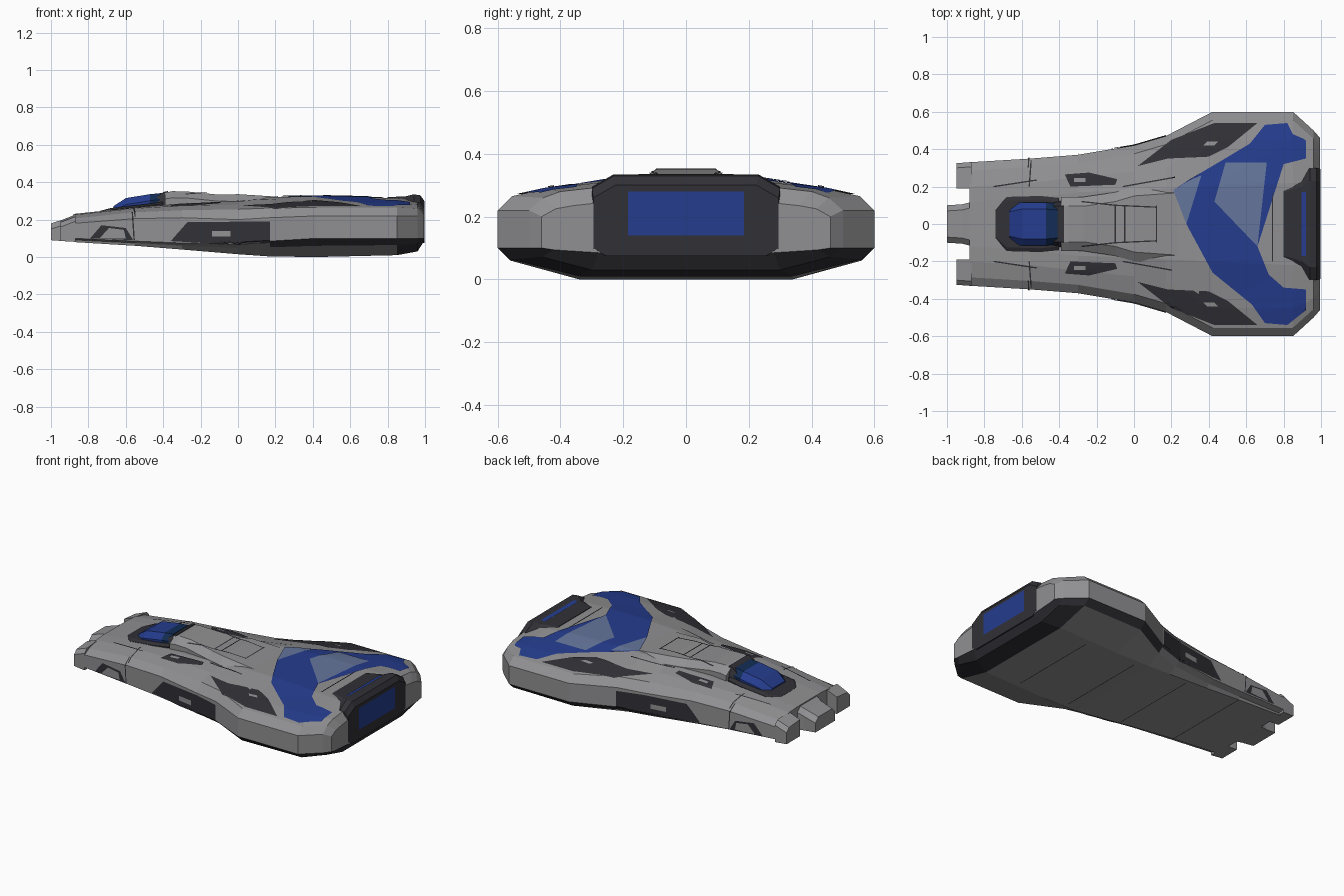
import bpy, bmesh
from mathutils import Vector
from mathutils.bvhtree import BVHTree

cube = bpy.data.objects.get("Cube")
if cube:
    bpy.data.objects.remove(cube, do_unlink=True)


def material(name, r, g, b):
    m = bpy.data.materials.new(name)
    m.use_nodes = True
    m.diffuse_color = (r, g, b, 1)
    m.node_tree.nodes["Principled BSDF"].inputs["Base Color"].default_value = (r, g, b, 1)
    return m


GREY = material("hull_grey", .28, .28, .29)
DARK = material("dark_panel", .03, .03, .037)
BLUE = material("deep_blue", .018, .045, .27)
PALE = material("pale_blue", .13, .18, .33)
NAVY = material("navy_glass", .006, .025, .09)


def finish(name, bm, mats):
    mesh = bpy.data.meshes.new(name)
    bm.to_mesh(mesh)
    bm.free()
    for m in mats:
        mesh.materials.append(m)
    ob = bpy.data.objects.new(name, mesh)
    bpy.context.collection.objects.link(ob)
    return ob


def both(half):
    """Close a half section (bottom to top) with its mirror image."""
    return half + [(-y, z) for y, z in reversed(half)]


def loft(name, sections, mats, rule=None):
    """Skin a list of (x, ring of (y, z)) sections and cap both ends."""
    bm = bmesh.new()
    rings = [[bm.verts.new((x, y, z)) for y, z in ring] for x, ring in sections]
    n = len(rings[0])
    for a, b in zip(rings, rings[1:]):
        for i in range(n):
            j = (i + 1) % n
            bm.faces.new((a[i], a[j], b[j], b[i]))
    bm.faces.new(rings[0])
    bm.faces.new(rings[-1])
    bmesh.ops.recalc_face_normals(bm, faces=bm.faces)
    if rule:
        for f in bm.faces:
            f.material_index = rule(f.calc_center_median(), f.normal)
    return finish(name, bm, mats)


# Main hull: x, half width, belly width, belly z, side bottom z, side top z,
# shoulder z, outer deck y z, inner deck y z
stations = [
    (-.88, .33, .29, .08, .1, .18, .205, .2, .225, .12, .23),
    (-.55, .35, .3, .06, .085, .205, .24, .22, .26, .14, .265),
    (-.3, .37, .31, .04, .075, .21, .25, .25, .275, .17, .285),
    (0, .42, .33, .015, .07, .2, .255, .28, .28, .18, .3),
    (.17, .47, .34, .003, .085, .21, .262, .3, .29, .19, .32),
    (.42, .6, .34, 0, .1, .22, .265, .45, .288, .2, .325),
    (.85, .6, .34, .01, .1, .22, .265, .45, .288, .22, .315),
    (.96, .5, .3, .03, .1, .22, .26, .4, .28, .22, .3),
    (.995, .46, .28, .085, .1, .2, .225, .36, .235, .22, .25),
]


def hull_ring(w, ya, zb, z1, z2, ze, yf, zf, yg, zg):
    return both([(ya, zb), (w - .04, zb + (z1 - zb) * .6), (w, z1), (w, z2),
                 (w - .045, ze), (yf, zf), (yg, zg)])


def hull_rule(c, n):
    lip = c.x > .17 and c.z < .1 and abs(c.y) > .38 and abs(n.z) < .85
    tail = c.x > .87 and c.z < .085
    return int(lip or tail)


hull = loft("hull", [(s[0], hull_ring(*s[1:])) for s in stations], [GREY, DARK], hull_rule)

# Three nose prongs
loft("centre_prong", [(x, both([(w, zb), (w, zt - .03), (w - .03, zt)]))
                      for x, w, zb, zt in [(-1, .1, .09, .18), (-.92, .105, .084, .205),
                                           (-.86, .12, .081, .232)]], [GREY])
for side, s in (("left", 1), ("right", -1)):
    loft(side + "_prong", [(x, [(s * y, z) for y, z in ((.19, zb), (w, zb), (w, zt - .035),
                                                        (w - .025, zt - .01), (.19, zt))])
                           for x, w, zb, zt in [(-.95, .325, .086, .195),
                                                (-.87, .331, .081, .226)]], [GREY])

# Raised spine behind the cockpit
spine = loft("spine", [(x, both([(w + .05, .22), (w + .05, zt - .035), (w, zt)]))
                       for x, w, zt in [(-.39, .095, .345), (-.35, .095, .352),
                                        (-.27, .095, .35), (-.1, .12, .333),
                                        (0, .15, .336), (.28, .17, .318)]], [GREY])

# Cockpit collar, rear frame and faceted glass
loft("cockpit_collar", [(x, both([(w, .2), (w, zt - .01), (w - .02, zt)]))
                        for x, w, zt in [(-.74, .09, .246), (-.68, .145, .262),
                                         (-.5, .15, .282), (-.4, .14, .295)]], [DARK])
loft("cockpit_frame", [(x, both([(.135, .22), (w + .02, zt - .04), (w, zt)]))
                       for x, w, zt in [(-.46, .1, .3), (-.4, .095, .347),
                                        (-.375, .095, .353)]], [DARK])
loft("cockpit_glass", [(x, both([(w, .25), (w, zt - .035), (w - .035, zt)]))
                       for x, w, zt in [(-.665, .1, .272), (-.6, .115, .315),
                                        (-.47, .115, .336), (-.41, .11, .342)]],
     [BLUE, NAVY], lambda c, n: int(c.x > -.47))

# Engine block and its window
engine = loft("engine_block", [(x, both([(w - .04, zb), (w, zb + .025), (w, zt - .04),
                                         (w - .07, zt)]))
                               for x, w, zb, zt in [(.8, .24, .1, .32), (.9, .27, .09, .325),
                                                    (.94, .3, .078, .335), (.975, .3, .075, .33),
                                                    (.996, .295, .075, .3)]], [DARK])

# Everything that thin plates are laid onto
points, polys = [], []
for ob in (hull, spine, engine):
    base = len(points)
    points += [v.co.copy() for v in ob.data.vertices]
    polys += [[base + i for i in p.vertices] for p in ob.data.polygons]
skin = BVHTree.FromPolygons(points, polys)


def plate(name, outline, mat, axis=2, sign=1, lift=.004):
    """Drop a flat outline onto the skin along an axis."""
    bm = bmesh.new()
    ray = Vector((0, 0, 0))
    ray[axis] = -sign

    def place(u, v):
        return {0: (0, u, v), 1: (u, 0, v), 2: (u, v, 0)}[axis]

    bm.faces.new([bm.verts.new(place(u, v)) for u, v in outline])
    bmesh.ops.triangulate(bm, faces=bm.faces)
    for _ in range(5):
        long_edges = [e for e in bm.edges if e.calc_length() > .025]
        if not long_edges:
            break
        bmesh.ops.subdivide_edges(bm, edges=long_edges, cuts=1)
        bmesh.ops.triangulate(bm, faces=bm.faces)
    for v in bm.verts:
        hit = skin.ray_cast(v.co - ray * 2, ray)[0] or skin.find_nearest(v.co)[0]
        v.co = hit - ray * lift
    bm.normal_update()
    for f in bm.faces:
        if f.normal.dot(ray) > 0:
            f.normal_flip()
    return finish(name, bm, [mat])


def rect(u0, u1, v0, v1):
    return [(u0, v0), (u1, v0), (u1, v1), (u0, v1)]


def line(p, q, width=.007):
    a, b = Vector(p), Vector(q)
    d = (b - a).normalized() * width / 2
    o = Vector((-d.y, d.x))
    return [tuple(v) for v in (a + o, a - o, b - o, b + o)]


plate("engine_window", rect(-.185, .185, .14, .28), BLUE, axis=0, lift=.003)
plate("engine_top_strip", rect(.895, .92, -.17, .17), BLUE)

# Painted rear deck
plate("deck_paint", [(.21, .18), (.28, 0), (.42, -.26), (.63, -.43), (.7, -.53), (.82, -.54),
                     (.92, -.46), (.92, -.35), (.8, -.34), (.72, -.27), (.66, -.12),
                     (.71, .33), (.8, .32), (.92, .35), (.92, .45), (.85, .48), (.82, .54),
                     (.7, .53), (.62, .43), (.47, .34), (.3, .24)], BLUE)
plate("deck_pale_wedge", [(.43, .12), (.66, -.12), (.71, .33), (.49, .33)], PALE, lift=.007)
plate("deck_pale_corner", [(.21, .18), (.28, 0), (.36, .26), (.3, .235)], PALE, lift=.007)

# Mirrored dark panels, fittings and seams
for side, s in (("left", 1), ("right", -1)):
    def top(name, outline, mat=DARK, lift=.004):
        plate(side + name, [(x, s * y) for x, y in outline], mat, lift=lift)

    def flank(name, outline, mat=DARK, lift=.005):
        plate(side + name, outline, mat, axis=1, sign=s, lift=lift)

    top("_rear_vent", [(.02, .31), (.18, .35), (.4, .36), (.5, .41), (.66, .54),
                       (.43, .54), (.2, .45)])
    top("_rear_vent_fitting", [(.37, .42), (.43, .42), (.45, .44), (.39, .44)], GREY, .008)
    top("_forward_vent", [(-.37, .265), (-.34, .2), (-.1, .21), (-.09, .24), (-.24, .275)])
    top("_forward_vent_fitting", rect(-.32, -.26, .225, .245), GREY, .008)
    flank("_flank_panel", [(-.36, .085), (-.27, .187), (.17, .19), (.17, .075), (0, .065)])
    flank("_flank_fitting", rect(-.14, -.04, .11, .14), GREY, .009)
    flank("_nose_panel", [(-.79, .1), (-.73, .17), (-.6, .155), (-.56, .09)])
    flank("_nose_fitting", [(-.74, .1), (-.69, .155), (-.61, .145), (-.6, .1)], GREY, .009)
    flank("_flank_seam", line((-.555, .09), (-.565, .24)))
    top("_cross_seam", line((-.56, .2), (-.55, .34)))
    top("_nose_seam", line((-.75, .2), (-.52, .235)))
    top("_shoulder_seam", line((-.06, .2), (.22, .25)))
    top("_spine_seam", line((-.28, .12), (-.1, .1)))
    top("_hatch_seam", line((-.1, .1), (.12, .09)))

for i, x in enumerate((-.1, -.05, .12)):
    plate(f"spine_cross_seam_{i}", line((x, -.1), (x, .1)), DARK)
plate("rear_deck_seam", line((.74, -.2), (.74, .2)), DARK)
for i, x in enumerate((-.55, -.15, .25, .62)):
    plate(f"belly_seam_{i}", line((x, -.3), (x, .3), .005), DARK, sign=-1, lift=.002)
